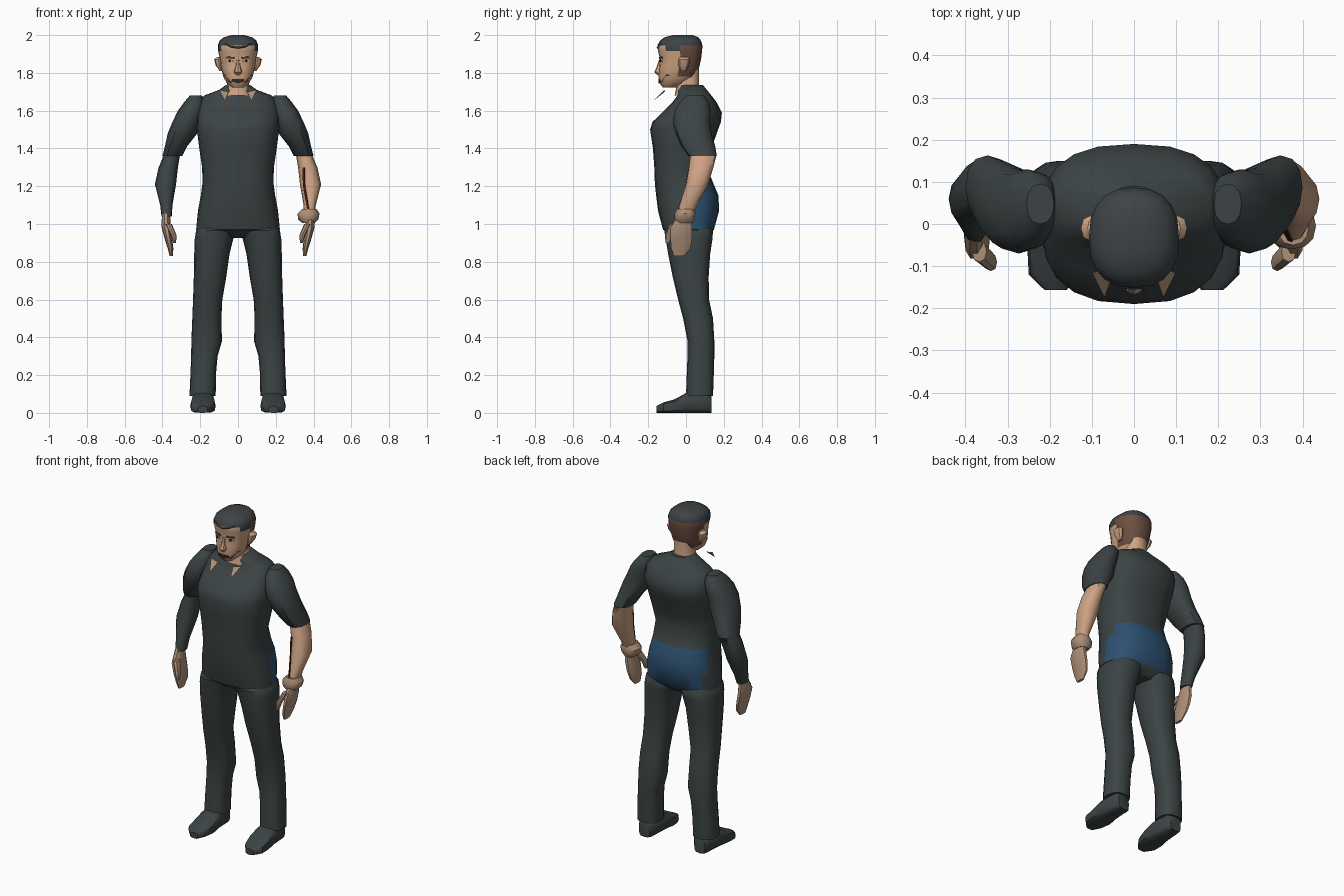
import bpy, math
from mathutils import Vector
from mathutils.bvhtree import BVHTree

MATS = {}
for name, col in {
    "dark_cloth": (0.045, 0.057, 0.058), "skin": (0.62, 0.37, 0.23),
    "hand_skin": (0.42, 0.28, 0.19), "hair_brown": (0.15, 0.08, 0.052),
    "hair_dark": (0.048, 0.056, 0.06), "blue_cloth": (0.025, 0.08, 0.16),
    "red_mark": (0.08, 0.012, 0.01), "feature_dark": (0.035, 0.022, 0.018),
    "eye_white": (0.45, 0.42, 0.38),
}.items():
    m = bpy.data.materials.new(name)
    m.diffuse_color = (*col, 1)
    MATS[name] = m


def make(name, verts, faces, mats, rule=None, angle=40):
    me = bpy.data.meshes.new(name)
    me.from_pydata(verts, [], faces)
    for m in mats:
        me.materials.append(MATS[m])
    ob = bpy.data.objects.new(name, me)
    bpy.context.collection.objects.link(ob)
    bpy.ops.object.select_all(action='DESELECT')
    ob.select_set(True)
    bpy.context.view_layer.objects.active = ob
    bpy.ops.object.mode_set(mode='EDIT')
    bpy.ops.mesh.select_all(action='SELECT')
    bpy.ops.mesh.normals_make_consistent(inside=False)
    bpy.ops.object.mode_set(mode='OBJECT')
    if angle:
        bpy.ops.object.shade_smooth_by_angle(angle=math.radians(angle))
    if rule:
        for p in me.polygons:
            p.material_index = rule(p.center)
    return ob


def loft(name, rows, mats, rule=None, n=16, power=2.3, axis='z', side=1, angle=40):
    """Rows are (position, a0, a1, b0, b1): a box-bounded round section each."""
    verts, faces = [], []
    e = 2 / power
    for t, a0, a1, b0, b1 in rows:
        for i in range(n):
            u = 2 * math.pi * i / n
            c, s = math.cos(u), math.sin(u)
            a = (a0 + a1) / 2 + (a1 - a0) / 2 * math.copysign(abs(c) ** e, c)
            b = (b0 + b1) / 2 + (b1 - b0) / 2 * math.copysign(abs(s) ** e, s)
            verts.append((side * a, b, t) if axis == 'z' else (side * a, t, b))
    for r in range(len(rows) - 1):
        for i in range(n):
            j = (i + 1) % n
            faces.append((r * n + i, r * n + j, (r + 1) * n + j, (r + 1) * n + i))
    faces.append(tuple(range(n)))
    faces.append(tuple(range((len(rows) - 1) * n, len(rows) * n)))
    return make(name, verts, faces, mats, rule, angle)


def plate(name, target, pts, mat, side=1):
    """Thin polygon laid on the front of a target object."""
    me = target.data
    bvh = BVHTree.FromPolygons([v.co for v in me.vertices], [p.vertices for p in me.polygons])
    verts = []
    for x, z in pts:
        hit = bvh.ray_cast(Vector((side * x, -1, z)), Vector((0, 1, 0)))[0]
        verts.append((side * x, (hit.y if hit else -0.1) - 0.004, z))
    ob = make(name, verts, [tuple(range(len(verts)))], [mat], angle=0)
    mod = ob.modifiers.new("thickness", 'SOLIDIFY')
    mod.thickness, mod.offset = 0.005, 0
    return ob


def sym(rows):
    return [(z, -w, w, y0, y1) for z, w, y0, y1 in rows]


# Torso with the blue seat panel
loft("torso", sym([
    (0.925, 0.10, -0.06, 0.10), (0.97, 0.222, -0.122, 0.148), (1.07, 0.212, -0.148, 0.175),
    (1.15, 0.197, -0.158, 0.172), (1.215, 0.188, -0.165, 0.145), (1.30, 0.190, -0.168, 0.11),
    (1.40, 0.205, -0.175, 0.135), (1.50, 0.218, -0.19, 0.17), (1.54, 0.220, -0.178, 0.185),
    (1.59, 0.218, -0.125, 0.19), (1.64, 0.210, -0.075, 0.165), (1.68, 0.180, -0.045, 0.135),
    (1.71, 0.10, -0.045, 0.11), (1.735, 0.065, -0.035, 0.09)]),
    ["dark_cloth", "blue_cloth"],
    lambda c: int(0.96 < c.z < 1.215 and c.y > 0.03 and c.x > -0.19), n=20, power=2.5)

# Neck
loft("neck", sym([(1.68, 0.075, -0.06, 0.075), (1.73, 0.058, -0.05, 0.07),
                  (1.82, 0.058, -0.05, 0.07)]), ["skin"])


# Head: skin face, brown sides and back, dark crown
def head_rule(c):
    if c.z > 1.955 or (c.z > 1.93 and -0.02 > c.y > -0.11):
        return 2
    if c.y > -0.03 and c.z > 1.78:
        return 1
    return 1 if c.z > 1.935 and c.y > -0.12 else 0


head = loft("head", sym([
    (1.722, 0.03, -0.122, -0.05), (1.745, 0.058, -0.14, 0.0), (1.78, 0.078, -0.146, 0.052),
    (1.83, 0.090, -0.142, 0.07), (1.875, 0.097, -0.138, 0.08), (1.915, 0.105, -0.148, 0.085),
    (1.945, 0.107, -0.152, 0.087), (1.97, 0.098, -0.138, 0.08), (1.988, 0.076, -0.115, 0.066),
    (2.0, 0.035, -0.07, 0.035)]),
    ["skin", "hair_brown", "hair_dark"], head_rule, n=20, power=2.4)
loft("nose", sym([(1.788, 0.012, -0.15, -0.12), (1.805, 0.022, -0.168, -0.12),
                  (1.83, 0.014, -0.156, -0.12), (1.87, 0.008, -0.143, -0.12)]), ["skin"], n=8)

# Face details
plate("mouth", head, [(-0.035, 1.755), (0, 1.745), (0.035, 1.755), (0.03, 1.768), (-0.03, 1.768)],
      "feature_dark")
plate("hair_peak", head, [(-0.07, 1.953), (-0.04, 1.937), (0, 1.93), (0.04, 1.937), (0.07, 1.953)],
      "hair_dark")
for s, tag in ((1, "left"), (-1, "right")):
    plate("eye_" + tag, head, [(0.025, 1.858), (0.06, 1.858), (0.055, 1.869), (0.03, 1.869)],
          "eye_white", s)
    plate("pupil_" + tag, head, [(0.037, 1.857), (0.049, 1.857), (0.049, 1.871), (0.037, 1.871)],
          "feature_dark", s).location.y = -0.003
    plate("brow_" + tag, head, [(0.02, 1.875), (0.065, 1.877), (0.062, 1.887), (0.02, 1.884)],
          "hair_brown", s)
    plate("jaw_stubble_" + tag, head, [(0.035, 1.748), (0.045, 1.75), (0.078, 1.79), (0.07, 1.79)],
          "hair_brown", s)
    loft("ear_" + tag, [(1.81, 0.08, 0.097, -0.03, 0.0), (1.84, 0.08, 0.118, -0.04, 0.015),
                        (1.87, 0.08, 0.126, -0.04, 0.02), (1.885, 0.09, 0.11, -0.03, 0.01)],
         ["skin"], n=8, side=s)
    # Open collar tip
    make("collar_tip_" + tag, [(s * 0.10, -0.115, 1.71), (s * 0.05, -0.12, 1.70),
                               (s * 0.07, -0.175, 1.65), (s * 0.08, -0.112, 1.70)],
         [(0, 1, 2), (0, 3, 2), (1, 3, 2), (0, 1, 3)], ["hand_skin"], angle=0)

    # Trouser leg
    loft("leg_" + tag, [
        (0.09, 0.118, 0.257, 0.0, 0.143), (0.20, 0.117, 0.252, 0.004, 0.147),
        (0.30, 0.108, 0.248, 0.008, 0.15), (0.38, 0.085, 0.247, 0.008, 0.15),
        (0.50, 0.088, 0.242, -0.015, 0.143), (0.60, 0.083, 0.238, -0.042, 0.122),
        (0.72, 0.062, 0.234, -0.07, 0.12), (0.84, 0.045, 0.232, -0.094, 0.128),
        (0.92, 0.025, 0.229, -0.108, 0.14), (0.965, 0.003, 0.222, -0.115, 0.143),
        (1.00, 0.01, 0.19, -0.09, 0.12)], ["dark_cloth"], side=s, power=2.4)

    # Shoe
    loft("shoe_" + tag, [
        (0.135, 0.15, 0.222, 0, 0.085), (0.115, 0.133, 0.235, 0, 0.11),
        (0.0, 0.125, 0.245, 0, 0.105), (-0.06, 0.118, 0.253, 0, 0.072),
        (-0.12, 0.132, 0.25, 0, 0.055), (-0.157, 0.16, 0.212, 0, 0.036)],
        ["dark_cloth"], axis='y', side=s, power=3.5, n=12)

    # Arm: short sleeve on the left, long sleeve on the right
    cut = 1.36 if s > 0 else 1.0
    arm = loft("arm_" + tag, [
        (1.04, 0.350, 0.405, -0.045, 0.035), (1.10, 0.347, 0.412, -0.035, 0.06),
        (1.21, 0.328, 0.440, 0.0, 0.118), (1.30, 0.318, 0.42, 0.015, 0.145),
        (1.359, 0.308, 0.395, 0.022, 0.16), (1.361, 0.295, 0.40, 0.012, 0.163),
        (1.41, 0.27, 0.387, -0.025, 0.155), (1.48, 0.215, 0.372, -0.055, 0.135),
        (1.54, 0.20, 0.347, -0.07, 0.128), (1.60, 0.185, 0.318, -0.06, 0.13),
        (1.645, 0.18, 0.285, -0.035, 0.122), (1.68, 0.19, 0.255, 0.0, 0.095)],
        ["dark_cloth", "skin"], lambda c: int(c.z < cut), n=12, side=s)

    # Hand with a thumb
    loft("hand_" + tag, [
        (0.83, 0.345, 0.362, -0.065, -0.01), (0.87, 0.342, 0.372, -0.08, 0.025),
        (0.92, 0.348, 0.388, -0.085, 0.035), (0.98, 0.355, 0.404, -0.085, 0.035),
        (1.02, 0.358, 0.404, -0.06, 0.03), (1.06, 0.36, 0.402, -0.04, 0.03)],
        ["hand_skin"], n=10, side=s)
    loft("thumb_" + tag, [
        (0.90, 0.328, 0.343, -0.108, -0.085), (0.94, 0.325, 0.355, -0.112, -0.07),
        (1.0, 0.35, 0.385, -0.09, -0.04)], ["hand_skin"], n=8, side=s)
    if s > 0:
        # Wrist band and red mark on the bare forearm
        loft("wrist_band", [
            (1.005, 0.34, 0.405, -0.05, 0.035), (1.025, 0.318, 0.425, -0.06, 0.045),
            (1.055, 0.315, 0.432, -0.06, 0.05), (1.08, 0.34, 0.415, -0.05, 0.045)],
            ["hand_skin"], n=12)
        plate("forearm_mark", arm, [(0.342, 1.30), (0.352, 1.30), (0.355, 1.20), (0.378, 1.07),
                                    (0.368, 1.07), (0.345, 1.20)], "red_mark")
